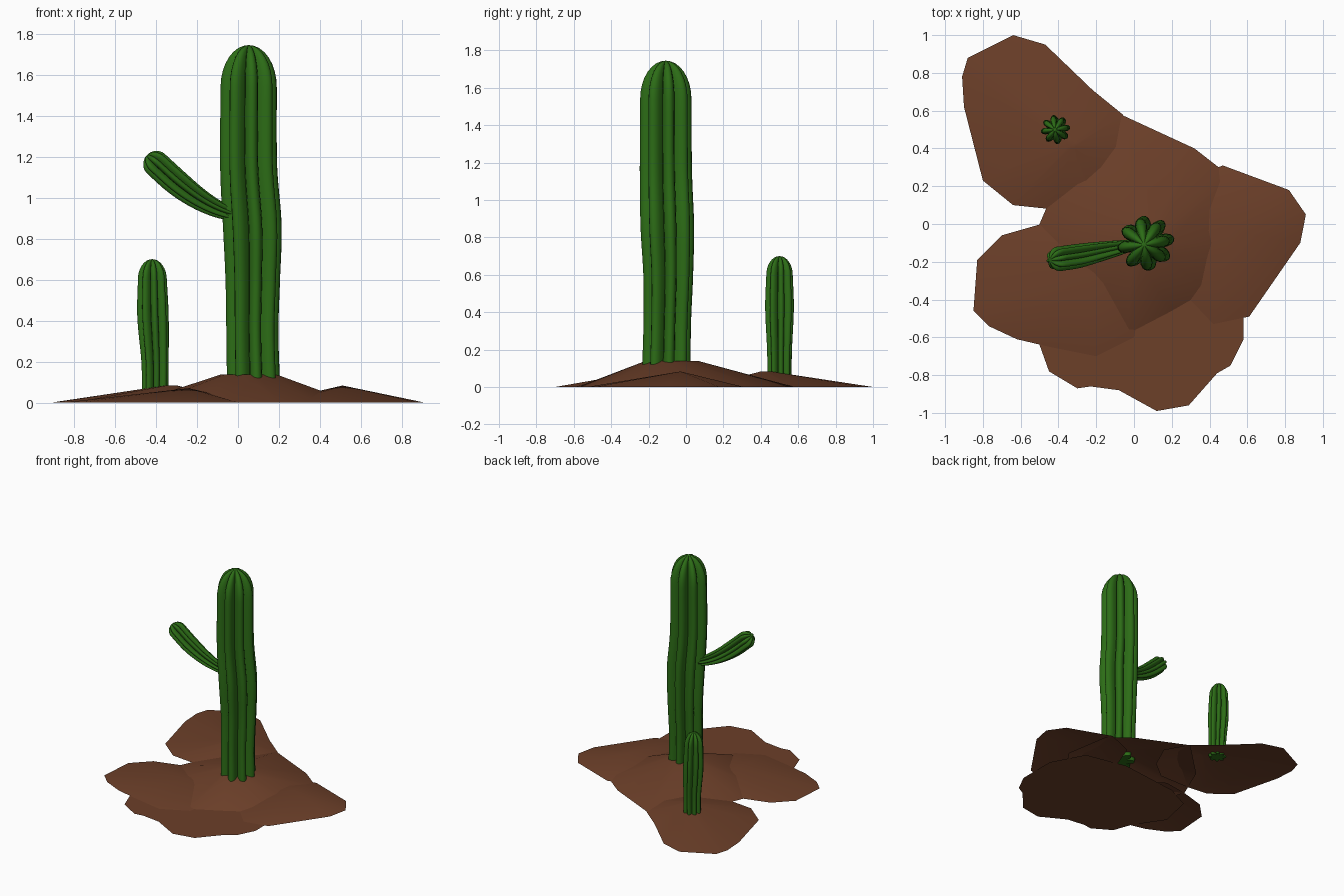
import bpy, bmesh
from math import cos, sin, pi
from mathutils import Vector

if "Cube" in bpy.data.objects:
    bpy.data.objects.remove(bpy.data.objects["Cube"])


def material(name, color):
    m = bpy.data.materials.new(name)
    m.diffuse_color = color
    m.use_nodes = True
    m.node_tree.nodes["Principled BSDF"].inputs["Base Color"].default_value = m.diffuse_color
    return m


GREEN = material("cactus_green", (0.025, 0.15, 0.008, 1))
BROWN = material("soil_brown", (0.15, 0.05, 0.022, 1))


def finish(name, bm, mat, angle):
    me = bpy.data.meshes.new(name)
    bm.to_mesh(me)
    bm.free()
    me.materials.append(mat)
    ob = bpy.data.objects.new(name, me)
    bpy.context.collection.objects.link(ob)
    bpy.ops.object.select_all(action='DESELECT')
    ob.select_set(True)
    bpy.context.view_layer.objects.active = ob
    bpy.ops.object.shade_smooth_by_angle(angle=angle)
    return ob


def mound(name, rim, top=None, plateau=0.0):
    """Open shell: rim on the ground, optional flat-topped or pointed peak."""
    bm = bmesh.new()
    ring = [bm.verts.new((x, y, 0)) for x, y in rim]
    if top is None:
        bm.faces.new(ring)
    else:
        n = len(ring)
        peak = Vector(top)
        base = Vector((top[0], top[1], 0))
        if plateau:
            upper = [bm.verts.new(peak + (v.co - base) * plateau) for v in ring]
            for i in range(n):
                j = (i + 1) % n
                bm.faces.new((ring[i], ring[j], upper[j], upper[i]))
            ring = upper
        apex = bm.verts.new(peak)
        for i in range(n):
            bm.faces.new((ring[i], ring[(i + 1) % n], apex))
    bm.normal_update()
    for f in bm.faces:
        if f.normal.z < 0:
            f.normal_flip()
    finish(name, bm, BROWN, 0.5)


def spline(pts, steps):
    """Catmull-Rom interpolation of (x, y, z, r) points."""
    p = [Vector(q) for q in pts]
    p = [p[0] * 2 - p[1]] + p + [p[-1] * 2 - p[-2]]
    out = []
    for i in range(1, len(p) - 2):
        a, b, c, d = p[i - 1:i + 3]
        for s in range(steps):
            t = s / steps
            out.append((b * 2 + (c - a) * t + (a * 2 - b * 5 + c * 4 - d) * t * t
                        + (b * 3 - a - c * 3 + d) * t ** 3) * 0.5)
    return out + [p[-2]]


def ribbed_stem(name, pts, dome, phase=0.15, ribs=8, per=8):
    """Sweep a star of rounded ribs along a path and close it with a dome."""
    path = spline(pts, 5)
    end = path[-1]
    direction = (end - path[-2]).to_3d().normalized()
    for k in range(1, 8):
        a = k / 8 * pi / 2
        c = end.to_3d() + direction * dome * sin(a)
        path.append(Vector((*c, end.w * cos(a))))
    bm = bmesh.new()
    rings = []
    n = ribs * per
    for i, q in enumerate(path):
        t = (path[min(i + 1, len(path) - 1)].to_3d() - path[max(i - 1, 0)].to_3d()).normalized()
        u = Vector((0, 1, 0)).cross(t).normalized()
        v = t.cross(u)
        ring = []
        for k in range(n):
            a = 2 * pi * k / n
            r = q.w * (0.57 + 0.45 * abs(cos(ribs * a / 2)) ** 0.75)
            ring.append(bm.verts.new(q.to_3d() + (u * cos(a + phase) + v * sin(a + phase)) * r))
        rings.append(ring)
    for lo, hi in zip(rings, rings[1:]):
        for k in range(n):
            j = (k + 1) % n
            bm.faces.new((lo[k], lo[j], hi[j], hi[k]))
    tip = bm.verts.new(end.to_3d() + direction * dome)
    for k in range(n):
        bm.faces.new((rings[-1][k], rings[-1][(k + 1) % n], tip))
    bm.faces.new(rings[0][::-1])
    finish(name, bm, GREEN, 1.0)


# Soil mounds, overlapping
mound("center_mound",
      [(-.5, 0), (-.38, .28), (-.07, .58), (.32, .4), (.5, .26), (.56, -.1), (.39, -.35),
       (.2, -.46), (-.03, -.58), (-.22, -.42), (-.42, -.25)],
      (.06, -.1, .138), 0.25)
mound("back_left_mound",
      [(-.64, 1), (-.47, .95), (-.22, .71), (-.06, .58), (.04, .4), (-.05, .2), (-.2, .08),
       (-.45, .08), (-.64, .1), (-.8, .23), (-.9, .62), (-.91, .78), (-.88, .88)],
      (-.32, .42, .083), 0.06)
mound("right_mound",
      [(.47, .31), (.82, .18), (.91, .05), (.88, -.1), (.61, -.49), (.42, -.53), (.25, -.35),
       (.15, -.05), (.25, .22)],
      (.51, -.03, .083))
mound("left_mound",
      [(-.49, 0), (-.7, -.06), (-.83, -.19), (-.85, -.46), (-.77, -.54), (-.62, -.61),
       (-.45, -.65), (-.2, -.7), (0, -.6), (.05, -.35), (-.1, -.1), (-.3, .03)],
      (-.24, -.3, .07))
# Flat patch of soil at the front
mound("front_soil",
      [(-.5, -.64), (-.45, -.78), (-.3, -.87), (-.23, -.86), (-.08, -.88), (.12, -.99),
       (.29, -.96), (.44, -.79), (.51, -.75), (.58, -.61), (.58, -.3), (.44, -.04), (.1, .03),
       (-.4, -.03), (-.6, -.13), (-.66, -.4)])

# Tall cactus and its side arm
ribbed_stem("tall_cactus",
            [(.075, -.105, .11, .128), (.07, -.1, .35, .126), (.072, -.095, .6, .132),
             (.07, -.1, .86, .142), (.052, -.107, 1.15, .138), (.052, -.108, 1.54, .136)], 0.205)
ribbed_stem("cactus_arm",
            [(0, -.11, .91, .028), (-.1, -.13, .945, .042), (-.2, -.15, 1.0, .054),
             (-.3, -.17, 1.075, .063), (-.4, -.185, 1.165, .064)], 0.062)

# Small cactus at the back
ribbed_stem("small_cactus",
            [(-.405, .5, .055, .064), (-.405, .5, .2, .066), (-.415, .5, .42, .076),
             (-.418, .5, .6, .07)], 0.1)
